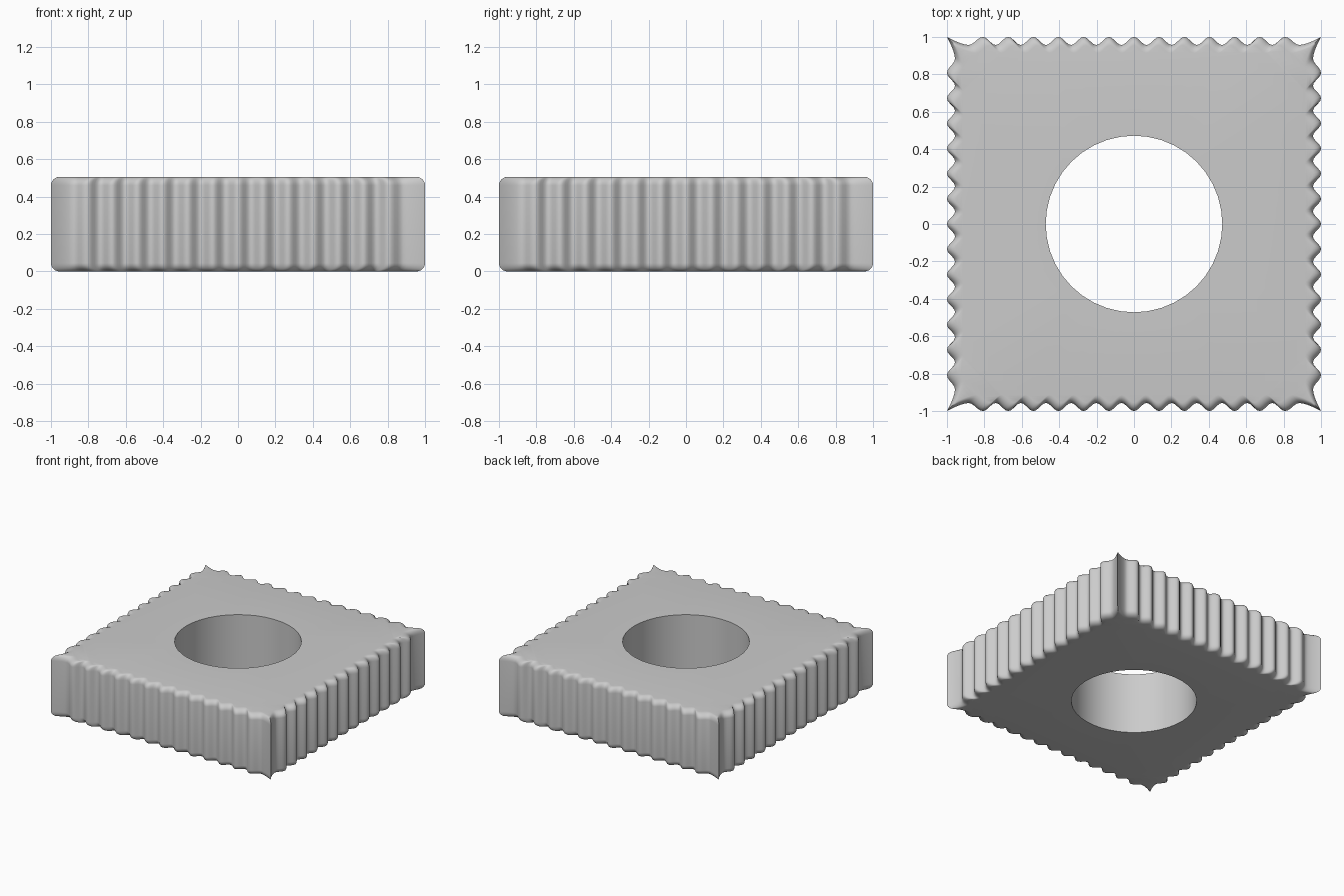
import bpy, bmesh, math

if "Cube" in bpy.data.objects:
    bpy.data.objects.remove(bpy.data.objects["Cube"])

H, R, HOLE = 0.505, 0.045, 0.472      # height, edge rounding, hole radius
PITCH, DEPTH = 0.1345, 0.043          # scallop spacing and depth
LAST, VALLEY = 6 * PITCH, 0.885       # last crest, last valley before the corner


def edge_offset(t):
    """Height of the scalloped edge at position t along a side."""
    a = abs(t)
    if a <= LAST:
        return 1 - DEPTH * (1 - math.cos(2 * math.pi * a / PITCH)) / 2
    if a <= VALLEY:
        return 1 - DEPTH * (1 - math.cos(math.pi * (a - LAST) / (VALLEY - LAST))) / 2
    return 1 - DEPTH + DEPTH * ((a - VALLEY) / (1 - VALLEY)) ** 1.5


# One scalloped side, repeated four times by rotation
half = [PITCH * i / 10 for i in range(61)]
half += [LAST + (VALLEY - LAST) * i / 5 for i in range(1, 6)]
half += [VALLEY + (1 - VALLEY) * i / 6 for i in range(1, 7)]
side = [-t for t in reversed(half[1:])] + half[:-1]
outline = []
for c, s in ((1, 0), (0, 1), (-1, 0), (0, -1)):
    for t in side:
        x, y = t, -edge_offset(t)
        outline.append((c * x - s * y, s * x + c * y))

# Inset and height of each layer, giving rounded top and bottom rims
arc = [(R * (1 - math.sin(a)), R * (1 - math.cos(a)))
       for a in (math.pi / 2 * i / 6 for i in range(7))]
layers = arc + [(d, H - z) for d, z in reversed(arc)]

bm = bmesh.new()


def ring(points, z):
    return [bm.verts.new((x, y, z)) for x, y in points]


def skin(a, b):
    n = len(a)
    for i in range(n):
        j = (i + 1) % n
        bm.faces.new((a[i], a[j], b[j], b[i]))


# Outer wall
outer = [ring([(x * (1 - d), y * (1 - d)) for x, y in outline], z) for d, z in layers]
for a, b in zip(outer, outer[1:]):
    skin(a, b)

# Round hole wall
N = 40
circle = [(HOLE * math.cos(2 * math.pi * i / N), HOLE * math.sin(2 * math.pi * i / N))
          for i in range(N)]
inner = [ring(circle, 0), ring(circle, H)]
skin(inner[1], inner[0])

# Flat top and bottom around the hole
for loop, hole, nz in ((outer[0], inner[0], -1), (outer[-1], inner[1], 1)):
    edges = []
    for r in (loop, hole):
        edges += [bm.edges.get((r[i], r[(i + 1) % len(r)])) for i in range(len(r))]
    bmesh.ops.triangle_fill(bm, edges=edges, use_beauty=True, normal=(0, 0, nz))
bmesh.ops.recalc_face_normals(bm, faces=bm.faces[:])

mesh = bpy.data.meshes.new("scalloped_plate")
bm.to_mesh(mesh)
bm.free()
plate = bpy.data.objects.new("scalloped_plate", mesh)
bpy.context.collection.objects.link(plate)
bpy.context.view_layer.objects.active = plate
plate.select_set(True)
bpy.ops.object.shade_smooth_by_angle(angle=math.radians(45))
